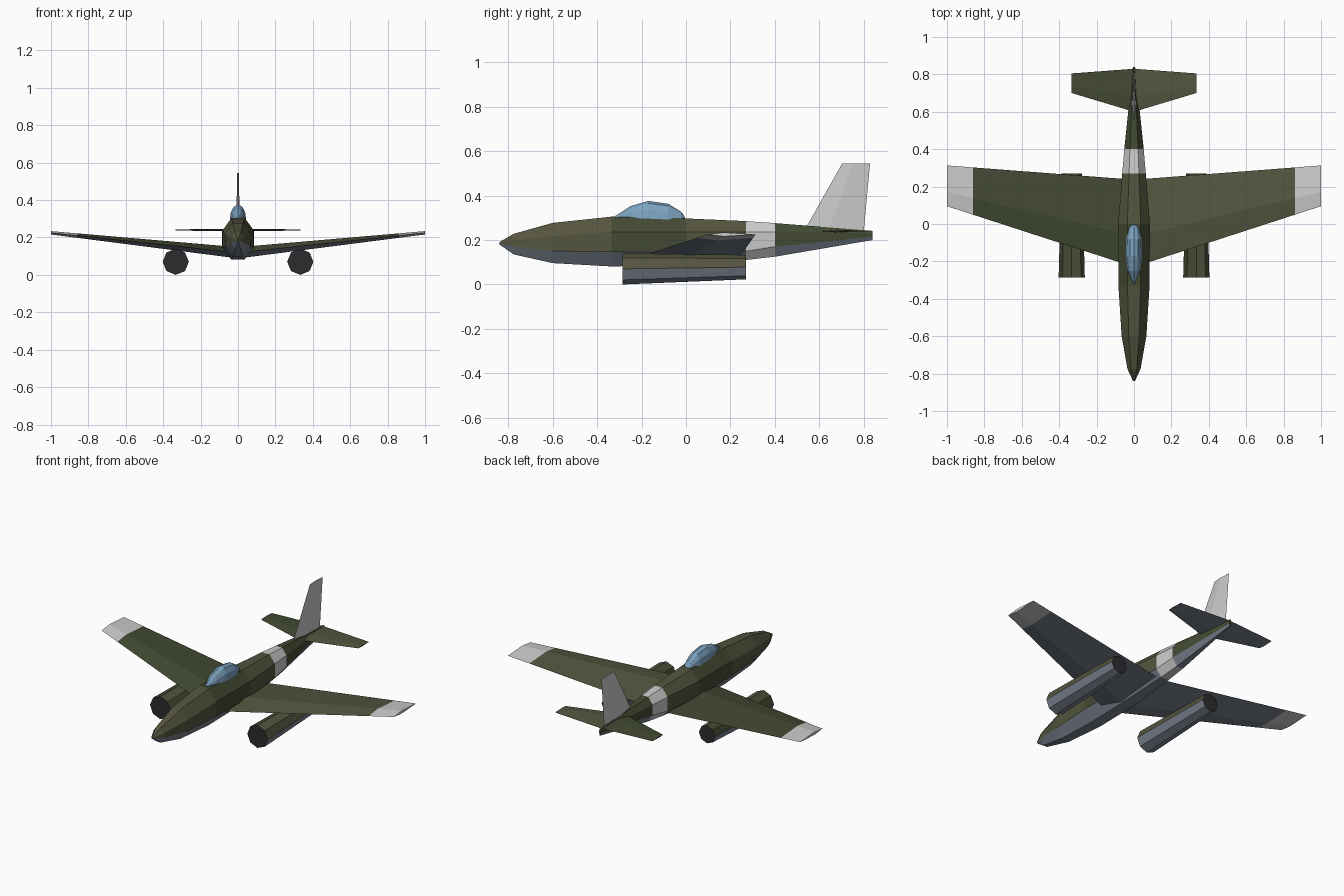
import bpy, bmesh, math
from mathutils import Vector

if "Cube" in bpy.data.objects:
    bpy.data.objects.remove(bpy.data.objects["Cube"])

GREEN, BROWN, UNDER, PALE, DARK, GLASS = range(6)
COLOURS = [("green", (.055, .068, .032)), ("olive_brown", (.09, .09, .05)),
           ("underside_grey", (.19, .22, .27)), ("pale_grey", (.62, .62, .62)),
           ("dark", (.025, .025, .03)), ("glass", (.2, .36, .52))]
mats = []
for name, c in COLOURS:
    m = bpy.data.materials.new(name)
    m.diffuse_color = (*c, 1)
    m.use_nodes = True
    m.node_tree.nodes["Principled BSDF"].inputs["Base Color"].default_value = m.diffuse_color
    mats.append(m)


def loft(name, rings, paint):
    """Skin a list of closed rings, cap both ends, colour each face by paint(centre, normal)."""
    bm = bmesh.new()
    vs = [[bm.verts.new(p) for p in r] for r in rings]
    n = len(vs[0])
    for a, b in zip(vs, vs[1:]):
        for i in range(n):
            j = (i + 1) % n
            bm.faces.new((a[i], a[j], b[j], b[i]))
    bm.faces.new(vs[0])
    bm.faces.new(vs[-1])
    bmesh.ops.recalc_face_normals(bm, faces=bm.faces)
    bm.normal_update()
    for f in bm.faces:
        f.material_index = paint(f.calc_center_median(), f.normal)
    me = bpy.data.meshes.new(name)
    bm.to_mesh(me)
    bm.free()
    for m in mats:
        me.materials.append(m)
    ob = bpy.data.objects.new(name, me)
    bpy.context.collection.objects.link(ob)
    return ob


# Fuselage: y, half width, top z, upper side z, lower side z, bottom z
STATIONS = [(-.84, .005, .190, .187, .183, .180),
            (-.775, .035, .228, .198, .170, .135),
            (-.60, .066, .277, .217, .150, .096),
            (-.335, .083, .305, .237, .148, .081),
            (0, .085, .297, .237, .143, .088),
            (.27, .063, .285, .237, .150, .110),
            (.40, .052, .276, .236, .170, .125),
            (.84, .006, .241, .230, .214, .200)]


def body_ring(y, w, top, up, low, bot):
    half = [(w * .42, top), (w, up), (w, low), (w * .42, bot)]
    return [(x, y, z) for x, z in half] + [(-x, y, z) for x, z in reversed(half)]


def body_paint(c, n):
    if .27 < c.y < .4:
        return PALE
    if n.z < -.2:
        return UNDER
    return GREEN if -.335 < c.y < 0 or c.y > .4 else BROWN


loft("fuselage", [body_ring(*s) for s in STATIONS], body_paint)


# Canopy: y, half width, base z, top z
CANOPY = [(-.32, .004, .298, .307), (-.25, .034, .298, .352), (-.17, .044, .296, .376),
          (-.08, .042, .292, .363), (-.02, .027, .290, .326), (-.005, .012, .29, .302)]
loft("canopy", [[(w * math.cos(a), y, z0 + (z1 - z0) * math.sin(a))
                 for a in [math.pi * k / 6 for k in range(7)]]
                for y, w, z0, z1 in CANOPY], lambda c, n: GLASS)


# Wing and tailplane: aerofoil slices across x
def foil(x, lead, trail, z, thick):
    crest = lead + (trail - lead) * .35
    return [(x, lead, z), (x, crest, z + thick / 2), (x, trail, z), (x, crest, z - thick / 2)]


def surface(name, span, lead, trail, z, thick, cuts, paint):
    """lead, trail, z and thick are (root, tip) pairs."""
    rings = []
    for t in cuts:
        k = abs(t)
        rings.append(foil(t * span, *[a + (b - a) * k for a, b in (lead, trail, z, thick)]))
    return loft(name, rings, paint)


def camouflage(c, n):
    if n.z < -.1:
        return UNDER
    return BROWN if c.x > 0 else GREEN


surface("wing", 1, (-.23, .095), (.237, .313), (.118, .225), (.06, .018),
        (-1, -.86, 0, .86, 1),
        lambda c, n: PALE if abs(c.x) > .86 else camouflage(c, n))
surface("tailplane", .333, (.60, .70), (.83, .805), (.24, .24), (.014, .006),
        (-1, 0, 1), camouflage)


# Tail fin: vertical aerofoil slices
loft("tail_fin", [[(0, lead, zl), (t, lead + (trail - lead) * .4, zl), (0, trail, zt),
                   (-t, lead + (trail - lead) * .4, zl)]
                  for lead, trail, zl, zt, t in ((.52, .798, .22, .22, .011),
                                                 (.703, .828, .545, .545, .004))],
     lambda c, n: PALE)


# Engine nacelles: eight-sided tapered tubes with dark ends
def engine_paint(c, n):
    if abs(n.y) > .9:
        return DARK
    if c.z < .077:
        return UNDER
    return BROWN if n.x > 0 else GREEN


for side, label in ((-1, "left"), (1, "right")):
    rings = []
    for y, r, z in ((-.285, .07, .07), (.27, .055, .078)):
        rings.append([(side * .333 + r * math.cos(k * math.pi / 4), y,
                       z + r * math.sin(k * math.pi / 4)) for k in range(8)])
    loft(label + "_engine", rings, engine_paint)
